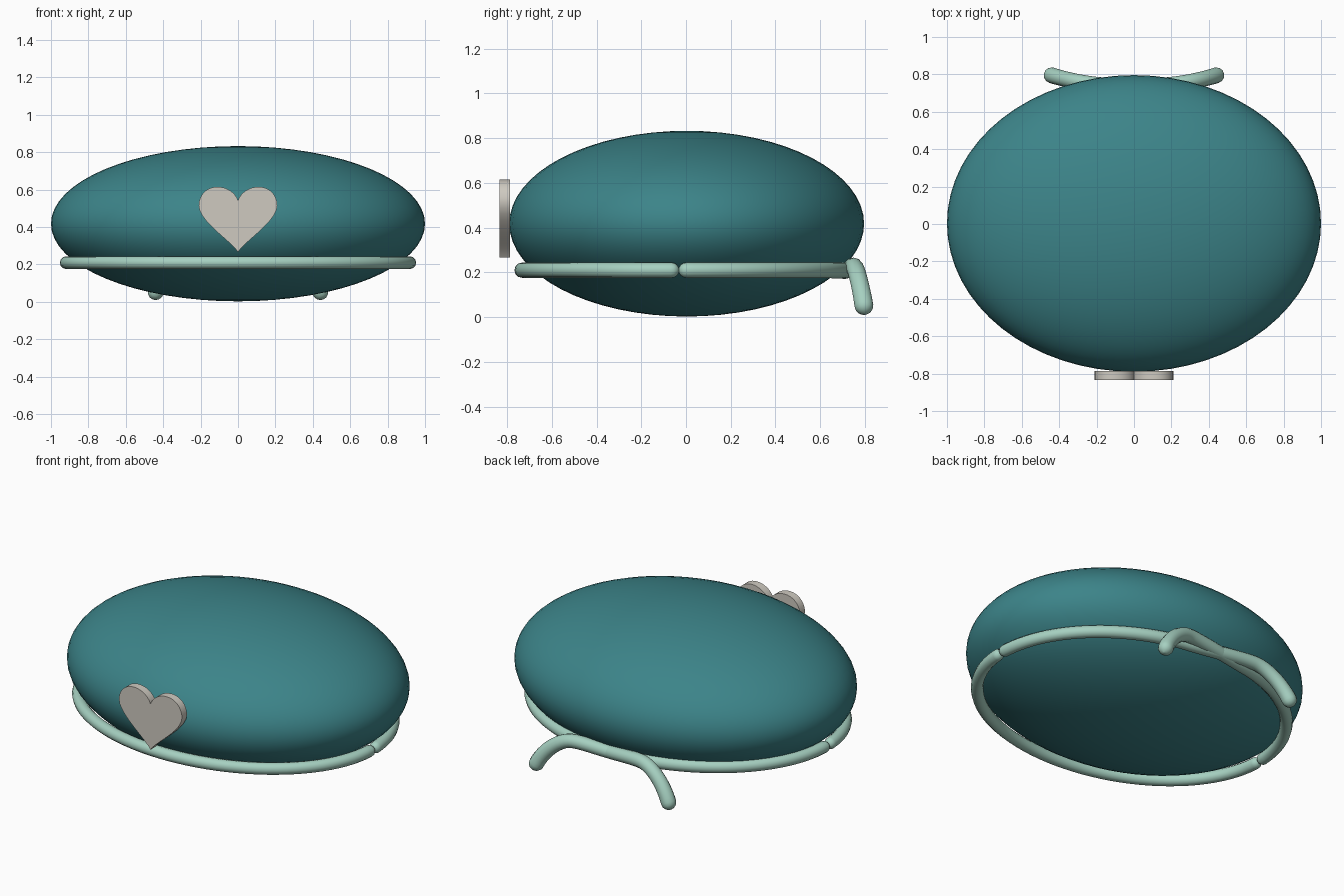
import bpy
from math import sin, cos, pi
from mathutils import Vector
from mathutils.geometry import interpolate_bezier

cube = bpy.data.objects.get("Cube")
if cube:
    bpy.data.objects.remove(cube)


def material(name, rgb):
    m = bpy.data.materials.new(name)
    m.use_nodes = True
    color = (*rgb, 1)
    m.diffuse_color = color
    bsdf = next(n for n in m.node_tree.nodes if n.type == 'BSDF_PRINCIPLED')
    bsdf.inputs["Base Color"].default_value = color
    return m


TEAL = material("deep_teal", (0.045, 0.23, 0.25))
MINT = material("pale_mint", (0.38, 0.63, 0.53))
STONE = material("warm_grey", (0.62, 0.59, 0.53))


def finish_curve(name, curve, mat, angle):
    """Turn a curve into a shaded mesh object."""
    obj = bpy.data.objects.new(name, curve)
    bpy.context.collection.objects.link(obj)
    curve.materials.append(mat)
    bpy.ops.object.select_all(action='DESELECT')
    obj.select_set(True)
    bpy.context.view_layer.objects.active = obj
    bpy.ops.object.convert(target='MESH')
    bpy.ops.object.shade_smooth_by_angle(angle=angle)
    return bpy.context.object


def rounded_end(tip, inner, radius):
    """Points and radii of a dome continuing from inner past tip."""
    d = (tip - inner).normalized()
    return [(tip + d * radius * sin(a), radius * max(cos(a), 0.05))
            for a in (pi / 8, pi / 4, pi * 3 / 8, pi / 2)]


def tube(name, points, r_start, r_end):
    """Round cord along points with domed ends."""
    n = len(points) - 1
    body = [(p, r_start + (r_end - r_start) * (i / n) ** 2)
            for i, p in enumerate(points)]
    head = rounded_end(points[0], points[1], r_start)[::-1]
    tail = rounded_end(points[-1], points[-2], r_end)
    path = head + body + tail
    curve = bpy.data.curves.new(name, 'CURVE')
    curve.dimensions = '3D'
    curve.bevel_depth = 1
    curve.bevel_resolution = 4
    curve.use_fill_caps = True
    spline = curve.splines.new('POLY')
    spline.points.add(len(path) - 1)
    for sp, (p, r) in zip(spline.points, path):
        sp.co = (*p, 1)
        sp.radius = r
    return finish_curve(name, curve, MINT, 1.0)


# Cushion body
bpy.ops.mesh.primitive_uv_sphere_add(segments=64, ring_count=32, radius=1,
                                     location=(0, 0.003, 0.418))
body = bpy.context.object
body.name = "body"
body.scale = (1, 0.793, 0.415)
body.data.materials.append(TEAL)
bpy.ops.object.shade_smooth()

# Cord around the lower body: front half, then two crossing back halves
CORD_Z, CORD_R, END_R = 0.21, 0.034, 0.043


def ring_point(a, depth, side=1):
    return Vector((side * 0.92 * cos(a), -0.033 + depth * sin(a), CORD_Z))


front = [ring_point(-0.045 - (pi - 0.09) * i / 48, 0.70) for i in range(49)]
tube("front_cord", front, CORD_R, CORD_R)

for side, label in ((1, "left"), (-1, "right")):
    def at(x, y, z):
        return Vector((side * x, y, z))
    last = 1.31
    path = [ring_point(0.045 + (last - 0.045) * i / 28, 0.75, side)
            for i in range(29)]
    crossing = interpolate_bezier(path[-1], at(0.05, 0.735, 0.20),
                                  at(-0.15, 0.74, 0.235),
                                  at(-0.24, 0.752, 0.225), 14)
    drop = interpolate_bezier(at(-0.24, 0.752, 0.225), at(-0.33, 0.764, 0.21),
                              at(-0.41, 0.785, 0.12),
                              at(-0.44, 0.795, 0.053), 12)
    tube(label + "_back_cord", path + crossing[1:] + drop[1:], CORD_R, END_R)

# Heart badge on the front: point, left handle, right handle
right_half = [((0.11, 0.615), (0.05, 0.615), (0.17, 0.615)),
              ((0.21, 0.515), (0.21, 0.57), (0.21, 0.43))]
left_half = [tuple((-x, z) for x, z in (p, hr, hl))
             for p, hl, hr in reversed(right_half)]
outline = ([((0, 0.54), (-0.008, 0.575), (0.008, 0.575))] + right_half
           + [((0, 0.266), (0.03, 0.32), (-0.03, 0.32))] + left_half)
heart = bpy.data.curves.new("heart_badge", 'CURVE')
heart.dimensions = '2D'
heart.fill_mode = 'BOTH'
heart.extrude = 0.024
heart.resolution_u = 10
spline = heart.splines.new('BEZIER')
spline.use_cyclic_u = True
spline.bezier_points.add(len(outline) - 1)
for bp, (p, hl, hr) in zip(spline.bezier_points, outline):
    bp.handle_left_type = bp.handle_right_type = 'FREE'
    bp.co, bp.handle_left, bp.handle_right = ((*q, 0) for q in (p, hl, hr))
badge = finish_curve("heart_badge", heart, STONE, 0.5)
badge.rotation_euler = (pi / 2, 0, 0)
badge.location = (0, -0.81, 0)
